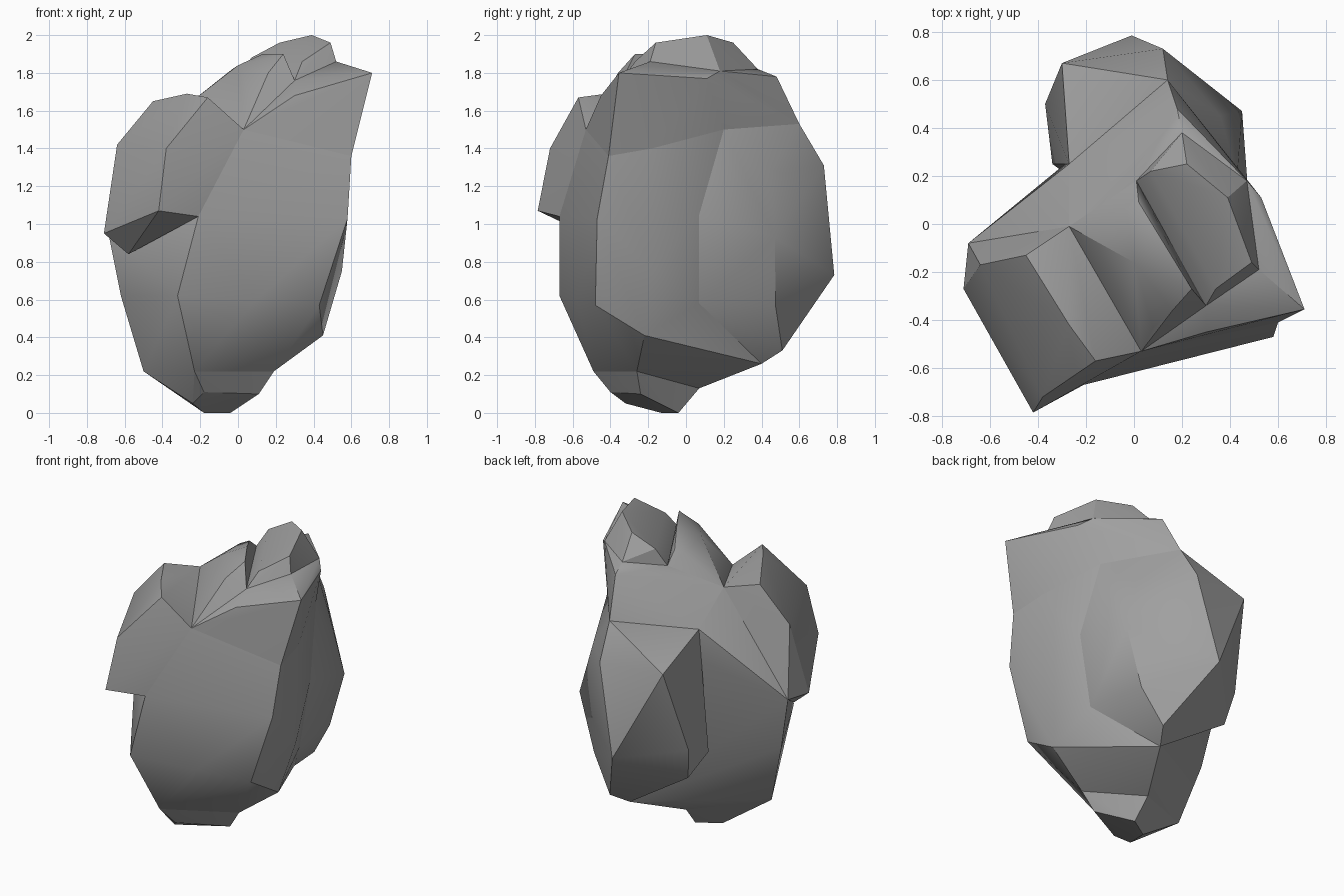
import bpy
import bmesh
import math
from mathutils import Vector

default_cube = bpy.data.objects.get("Cube")
if default_cube:
    bpy.data.objects.remove(default_cube, do_unlink=True)

# One plain stone colour for the whole fist
stone = bpy.data.materials.new("stone_grey")
stone.use_nodes = True
stone_colour = (0.35, 0.35, 0.35, 1)
stone.diffuse_color = stone_colour
stone.node_tree.nodes["Principled BSDF"].inputs["Base Color"].default_value = stone_colour


def faceted_block(name, *corners):
    """Chiselled block: the convex skin around a handful of corner points."""
    mesh = bpy.data.meshes.new(name)
    bm = bmesh.new()
    for corner in corners:
        bm.verts.new(Vector(corner))
    hull = bmesh.ops.convex_hull(bm, input=bm.verts[:])
    unused = [v for v in hull["geom_interior"] if isinstance(v, bmesh.types.BMVert)]
    bmesh.ops.delete(bm, geom=unused, context="VERTS")
    bmesh.ops.recalc_face_normals(bm, faces=bm.faces[:])
    bm.to_mesh(mesh)
    bm.free()
    mesh.materials.append(stone)
    block = bpy.data.objects.new(name, mesh)
    bpy.context.collection.objects.link(block)
    bpy.ops.object.select_all(action="DESELECT")
    block.select_set(True)
    bpy.context.view_layer.objects.active = block
    bpy.ops.object.shade_smooth_by_angle(angle=math.radians(30))
    return block


# Landmarks where neighbouring blocks meet
outer_valley_front = (.03, -.53, 1.5)
outer_valley_back = (-.27, -.01, 1.63)
inner_valley_front = (.3, -.34, 1.76)
inner_valley_back = (.01, .18, 1.77)
wrist_edge_front = (-.21, -.67, 1.04)
wrist_edge_back = (-.69, -.08, .97)
shoulder_front = (.6, -.41, 1.36)
shoulder_middle = (.57, -.18, 1.4)
shoulder_back = (.43, .2, 1.5)
lump_top_back = (.14, .6, 1.53)
lump_top_side = (-.27, .25, 1.45)
lump_bottom = (.13, .4, .26)
side_seam_high = (.48, .07, 1.05)
side_seam_low = (.4, .07, .58)
ledge_front = (.52, -.19, 1.86)
ledge_middle = (.47, .18, 1.81)
ledge_back = (.2, .38, 1.82)
base_front = (-.23, -.49, .22)
base_side = (.19, -.26, .22)
base_outer = (-.5, -.18, .22)
base_back = (-.05, .07, .13)
base_low = (-.24, -.32, .05)

# Main body, tapering downwards
faceted_block(
    "main_body",
    outer_valley_front, outer_valley_back, wrist_edge_front, wrist_edge_back,
    shoulder_front, shoulder_middle, shoulder_back, lump_top_back,
    lump_top_side, lump_bottom, side_seam_high, side_seam_low,
    base_front, base_side, base_outer, base_back, base_low,
    (.13, -.57, 1), (.1, -.58, .6), (-.32, -.67, .62), (.43, -.48, .57),
    (.58, -.47, 1.03), (.55, -.18, .75), (.45, -.22, .41), (-.62, -.11, .62),
)

# Small foot at the bottom
faceted_block(
    "foot",
    base_front, base_side, base_outer, base_back, base_low,
    (-.18, -.4, .11), (.11, -.24, .1), (-.18, -.13, 0), (-.04, -.04, 0),
)

# Flared upper rim under the knuckles
faceted_block(
    "upper_rim",
    outer_valley_front, outer_valley_back, inner_valley_front, inner_valley_back,
    shoulder_front, shoulder_middle, shoulder_back, lump_top_back,
    lump_top_side, ledge_front, ledge_middle, ledge_back,
    (.71, -.355, 1.8), (.3, -.45, 1.68), (.18, .48, 1.78), (.53, .11, 1.77),
)

# Overhanging outer knuckle
faceted_block(
    "outer_knuckle",
    outer_valley_front, outer_valley_back, wrist_edge_front, wrist_edge_back,
    (-.71, -.27, .95), (-.42, -.785, 1.07), (-.58, -.3, .84),
    (-.64, -.17, 1.42), (-.38, -.72, 1.4), (-.45, -.13, 1.65),
    (-.27, -.42, 1.69), (-.16, -.57, 1.67),
)

# Small middle knuckle
faceted_block(
    "middle_knuckle",
    outer_valley_front, outer_valley_back, inner_valley_front, inner_valley_back,
    (.08, -.43, 1.65), (.16, -.36, 1.8), (.24, -.27, 1.9), (.13, -.09, 1.9),
    (0, -.16, 1.84), (.02, .09, 1.84), (-.03, .06, 1.82), (-.16, 0, 1.71),
    (.1, -.2, 1.4),
)

# Tall inner knuckle
faceted_block(
    "inner_knuckle",
    inner_valley_front, inner_valley_back, ledge_front, ledge_middle, ledge_back,
    (.34, -.27, 1.86), (.49, -.16, 1.96), (.39, .11, 2), (.22, .25, 1.96),
    (.07, .22, 1.88), (.3, 0, 1.5),
)

# Boxy lump on the back
faceted_block(
    "back_lump",
    lump_top_back, lump_top_side, lump_bottom,
    side_seam_high, side_seam_low, shoulder_back,
    (.12, .73, 1.31), (-.3, .67, 1.32), (-.37, .5, .77), (-.33, .45, .56),
    (-.34, .25, .66), (-.01, .785, .73), (.36, .45, 1.28), (.45, .47, .93),
    (.34, .475, .56), (.2, .51, .33), (0, 0, 1),
)
